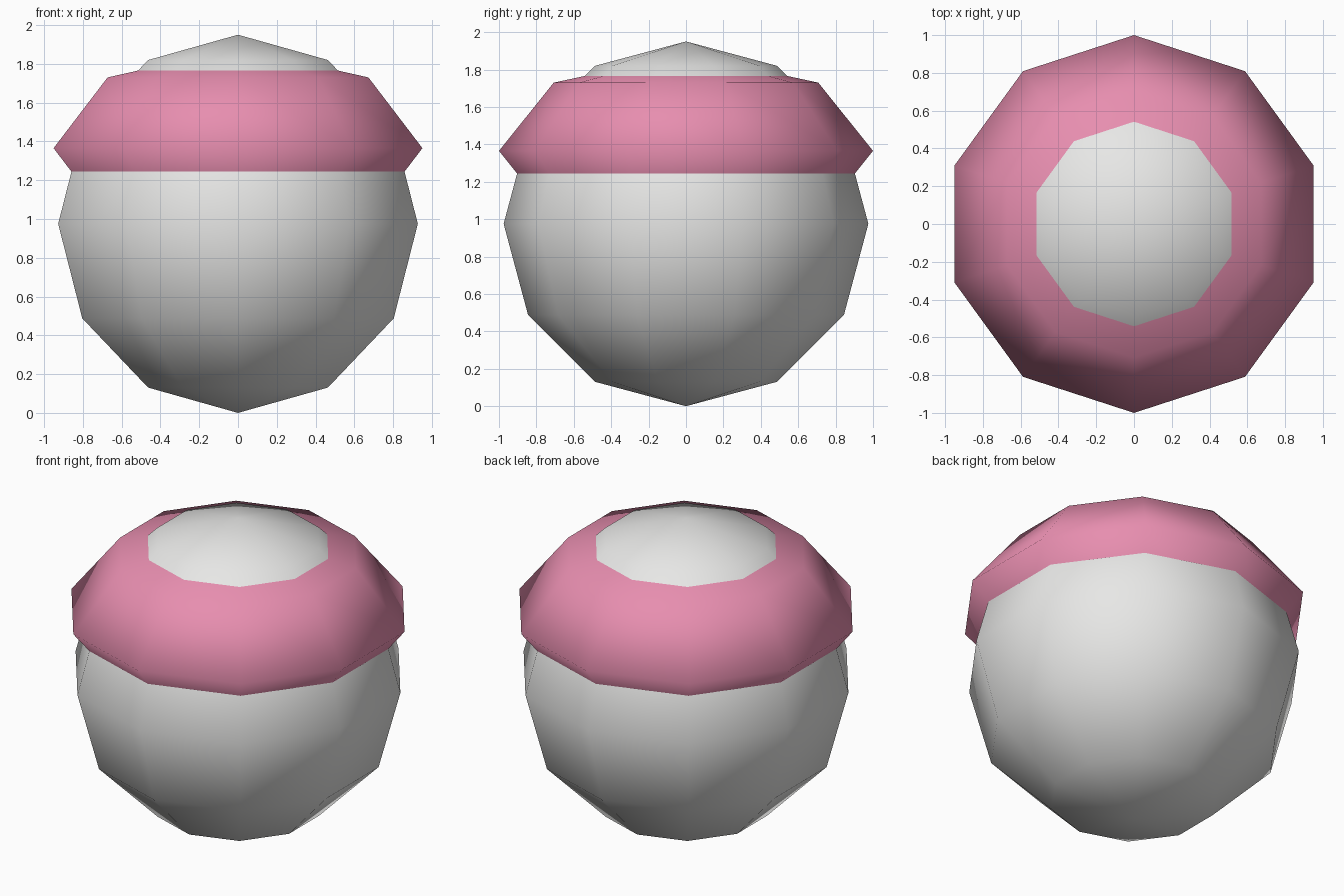
import bpy

cube = bpy.data.objects.get("Cube")
if cube:
    bpy.data.objects.remove(cube, do_unlink=True)


def make_material(name, rgb):
    mat = bpy.data.materials.new(name)
    mat.use_nodes = True
    color = (*rgb, 1.0)
    mat.diffuse_color = color
    mat.node_tree.nodes["Principled BSDF"].inputs["Base Color"].default_value = color
    return mat


def ellipsoid(name, rings, radius, half_height, z, mat):
    """Ten-sided smooth ball, flattened to the given half height."""
    bpy.ops.mesh.primitive_uv_sphere_add(segments=10, ring_count=rings, radius=1)
    obj = bpy.context.object
    obj.name = name
    obj.scale = (radius, radius, half_height)
    obj.location.z = z
    bpy.ops.object.transform_apply(location=True, rotation=True, scale=True)
    bpy.ops.object.shade_smooth()
    obj.data.materials.append(mat)
    return obj


light_grey = make_material("light grey", (0.8, 0.8, 0.79))
pink = make_material("pink", (0.8, 0.27, 0.43))

# Round body
ellipsoid("body", 6, 0.975, 0.975, 0.975, light_grey)

# Flattened band, whose middle is hidden inside the body
ellipsoid("band", 4, 1.0, 0.516, 1.365, pink)
